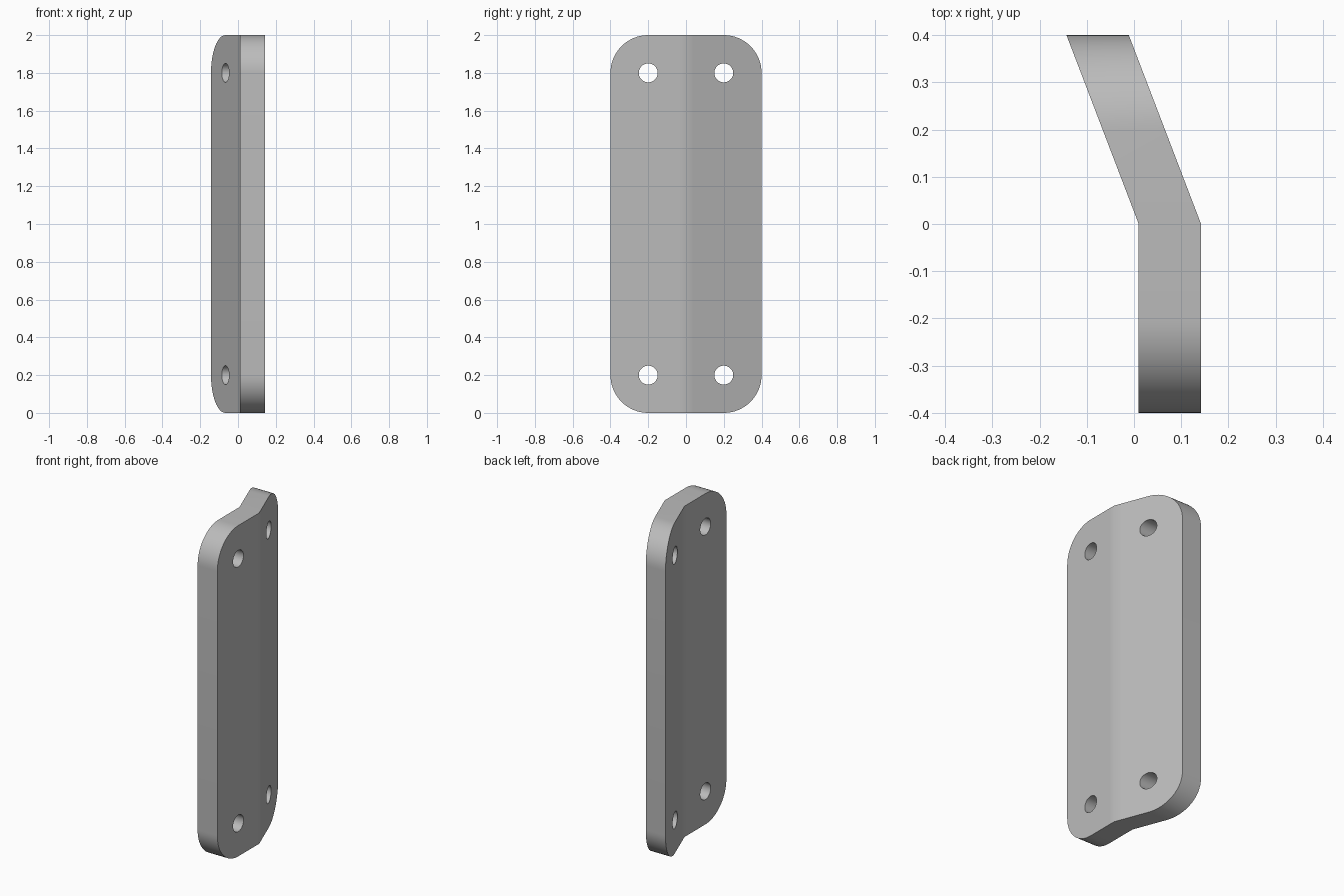
import bpy, bmesh, math
from mathutils import Matrix, Vector

cube = bpy.data.objects.get("Cube")
if cube:
    bpy.data.objects.remove(cube, do_unlink=True)

THICK, HALF_W, HEIGHT, RADIUS = 0.132, 0.4, 2.0, 0.2
X_MID, SLOPE = 0.076, 0.153 / 0.4
HOLE_Y, HOLE_Z, HOLE_R = 0.2, 0.8, 0.05

grey = bpy.data.materials.new("plain grey")
grey.use_nodes = True
colour = (0.5, 0.5, 0.5, 1)
grey.diffuse_color = colour
grey.node_tree.nodes["Principled BSDF"].inputs["Base Color"].default_value = colour


def make_object(name, bm):
    bmesh.ops.recalc_face_normals(bm, faces=bm.faces)
    mesh = bpy.data.meshes.new(name)
    bm.to_mesh(mesh)
    bm.free()
    obj = bpy.data.objects.new(name, mesh)
    bpy.context.collection.objects.link(obj)
    return obj


# Flat plate with rounded corners
bm = bmesh.new()
bmesh.ops.create_cube(bm, size=1, matrix=Matrix.Translation((X_MID, 0, HEIGHT / 2))
                      @ Matrix.Diagonal((THICK, 2 * HALF_W, HEIGHT, 1)))
corners = [e for e in bm.edges if abs(e.verts[0].co.x - e.verts[1].co.x) > THICK / 2]
bmesh.ops.bevel(bm, geom=corners, offset=RADIUS, segments=16, profile=0.5, affect='EDGES')
plate = make_object("bent_plate", bm)
plate.data.materials.append(grey)

# Cutters for the four bolt holes
bm = bmesh.new()
for y in (-HOLE_Y, HOLE_Y):
    for z in (-HOLE_Z, HOLE_Z):
        place = Matrix.Translation((X_MID, y, HEIGHT / 2 + z)) @ Matrix.Rotation(math.pi / 2, 4, 'Y')
        bmesh.ops.create_cone(bm, cap_ends=True, segments=48, radius1=HOLE_R,
                              radius2=HOLE_R, depth=0.5, matrix=place)
cutter = make_object("hole_cutter", bm)
cutter.hide_render = True

# Drill the holes
bpy.context.view_layer.objects.active = plate
drill = plate.modifiers.new("holes", 'BOOLEAN')
drill.operation, drill.object, drill.solver = 'DIFFERENCE', cutter, 'EXACT'
bpy.ops.object.modifier_apply(modifier=drill.name)
bpy.data.objects.remove(cutter, do_unlink=True)

# Cut lines along the fold, then lean the back half over
bm = bmesh.new()
bm.from_mesh(plate.data)
for y in (-0.04, 0, 0.04):
    bmesh.ops.bisect_plane(bm, geom=bm.verts[:] + bm.edges[:] + bm.faces[:],
                           plane_co=Vector((0, y, 0)), plane_no=Vector((0, 1, 0)))
for v in bm.verts:
    v.co.x -= SLOPE * max(v.co.y, 0)
bm.to_mesh(plate.data)
bm.free()

# Smooth rounded edges and fold, crisp rims
bpy.ops.object.select_all(action='DESELECT')
plate.select_set(True)
bpy.ops.object.shade_smooth_by_angle(angle=math.radians(30))
